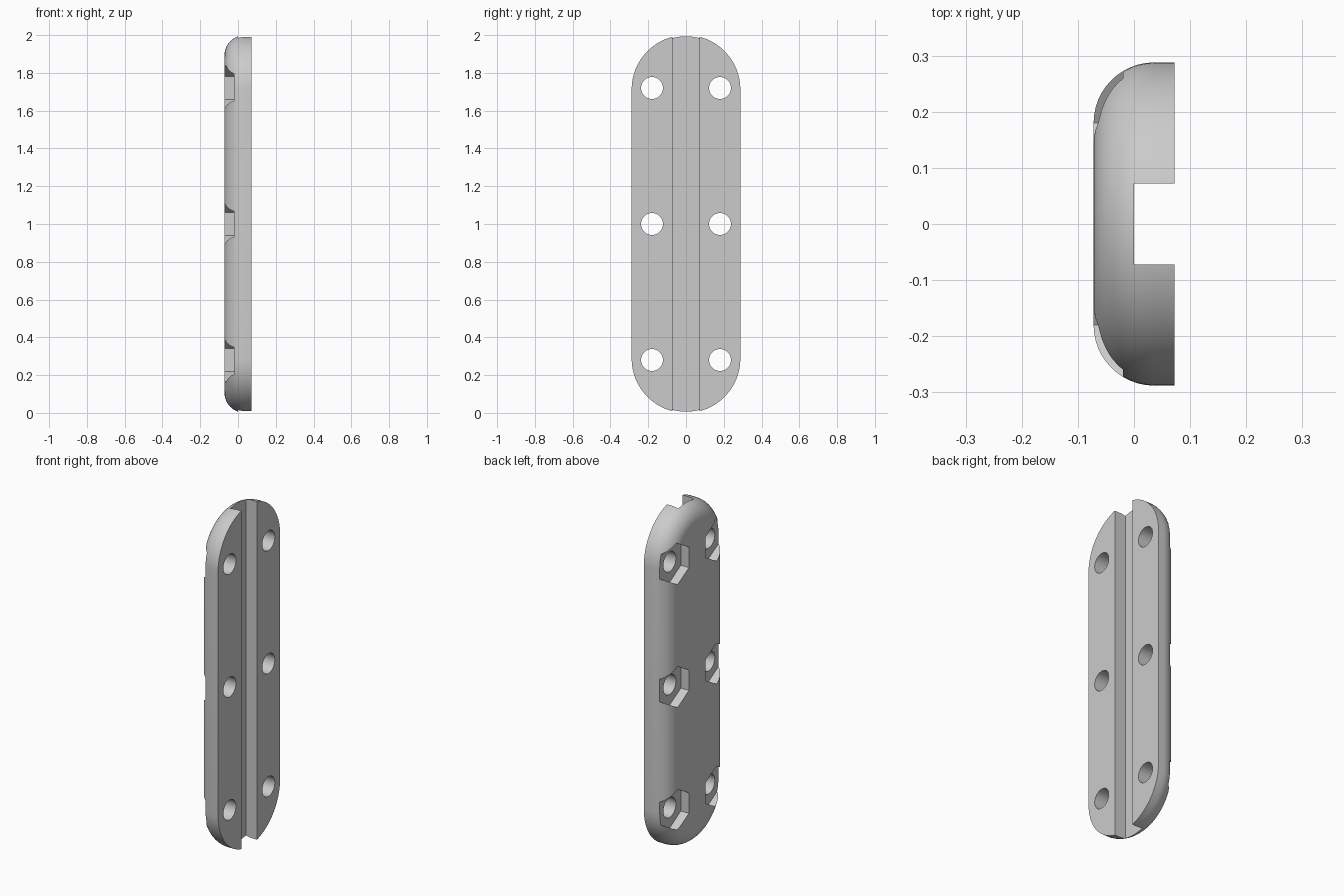
import bpy, bmesh, math

if "Cube" in bpy.data.objects:
    bpy.data.objects.remove(bpy.data.objects["Cube"])

HALF_T, HALF_W, LENGTH = 0.072, 0.288, 2.0   # half thickness, half width, height
FILLET = 0.108                               # rounding of the back rim
HOLE_Y, HOLE_Z = 0.18, (0.28, 1.0, 1.72)     # bolt positions

grey = bpy.data.materials.new("light_grey")
grey.diffuse_color = (0.6, 0.6, 0.6, 1)
grey.use_nodes = True
grey.node_tree.nodes["Principled BSDF"].inputs["Base Color"].default_value = grey.diffuse_color


def loft(name, rings):
    """Skin closed loops of equal length and cap both ends."""
    bm = bmesh.new()
    loops = [[bm.verts.new(p) for p in ring] for ring in rings]
    n = len(loops[0])
    for a, b in zip(loops, loops[1:]):
        for i in range(n):
            j = (i + 1) % n
            bm.faces.new((a[i], a[j], b[j], b[i]))
    bm.faces.new(loops[0])
    bm.faces.new(loops[-1])
    bmesh.ops.recalc_face_normals(bm, faces=bm.faces)
    me = bpy.data.meshes.new(name)
    bm.to_mesh(me)
    bm.free()
    me.materials.append(grey)
    ob = bpy.data.objects.new(name, me)
    bpy.context.collection.objects.link(ob)
    return ob


def stadium(x, r, n=32):
    """Upright slot outline of end radius r."""
    pts = []
    for cz, start in ((LENGTH - HALF_W, 0), (HALF_W, math.pi)):
        for i in range(n + 1):
            a = start + math.pi * i / n
            pts.append((x, r * math.cos(a), cz + r * math.sin(a)))
    return pts


def prism(name, x0, x1, y, z, r, n):
    """Prism along x with a corner pointing up."""
    ang = [math.pi / 2 + 2 * math.pi * i / n for i in range(n)]
    return loft(name, [[(x, y + r * math.cos(a), z + r * math.sin(a)) for a in ang]
                       for x in (x0, x1)])


# rounded plate: filleted back rim, straight rim, flat mounting face
steps = 12
rings = []
for i in range(steps + 1):
    a = math.pi / 2 * i / steps
    rings.append(stadium(-HALF_T + FILLET * (1 - math.cos(a)),
                         HALF_W - FILLET * (1 - math.sin(a))))
rings.append(stadium(HALF_T, HALF_W))
plate = loft("clamp_plate", rings)

# cutters: centre groove, bolt holes, hexagonal nut pockets
cutters = [loft("groove_cutter", [[(x, y, z) for x, y in
           ((0, -0.072), (0.2, -0.072), (0.2, 0.072), (0, 0.072))] for z in (-0.1, 2.1)])]
for side in (-1, 1):
    for z in HOLE_Z:
        cutters.append(prism("nut_cutter", -0.2, -0.02, side * HOLE_Y, z, 0.12, 6))
        cutters.append(prism("bolt_cutter", -0.2, 0.2, side * HOLE_Y, z, 0.058, 40))

bpy.context.view_layer.objects.active = plate
plate.select_set(True)
for c in cutters:
    m = plate.modifiers.new("cut", 'BOOLEAN')
    m.operation, m.solver, m.object = 'DIFFERENCE', 'EXACT', c
    bpy.ops.object.modifier_apply(modifier=m.name)
    bpy.data.objects.remove(c)

# smooth rim and bores, flat mounting and back faces
bpy.ops.object.shade_smooth_by_angle(angle=math.radians(25))
for p in plate.data.polygons:
    if abs(p.normal.x) > 0.9999:
        p.use_smooth = False
